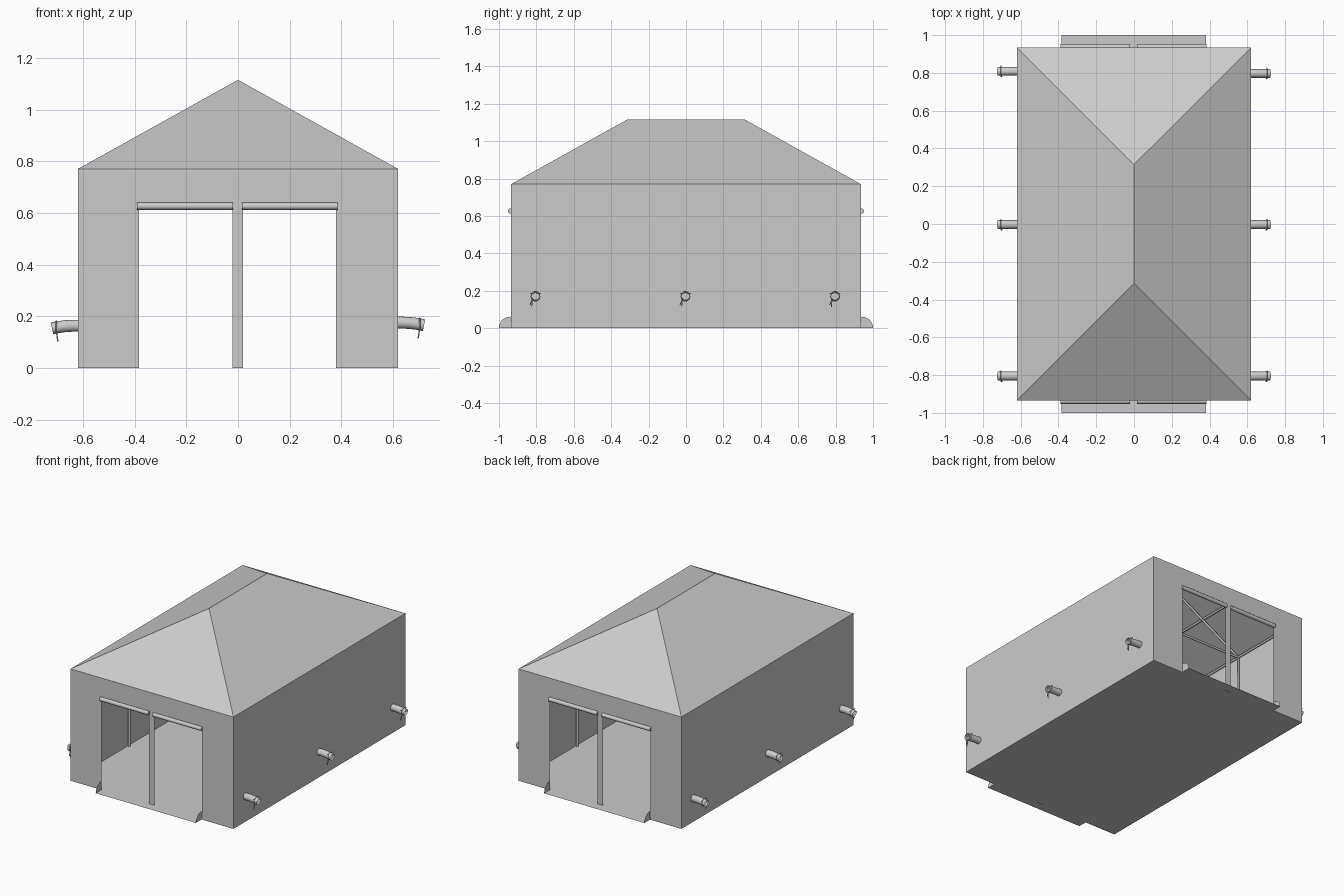
import bpy, bmesh, math
from mathutils import Vector

if "Cube" in bpy.data.objects:
    bpy.data.objects.remove(bpy.data.objects["Cube"])

W, L, EAVE = 0.62, 0.935, 0.77       # half width, half length, eave height
RIDGE_Y, RIDGE_Z = 0.315, 1.115
DOOR_TOP = 0.625

canvas = bpy.data.materials.new("grey canvas")
canvas.diffuse_color = (0.6, 0.6, 0.6, 1)
canvas.use_nodes = True
canvas.node_tree.nodes["Principled BSDF"].inputs["Base Color"].default_value = canvas.diffuse_color


def mesh_object(name, faces, smooth=False):
    """Build a mesh from a list of polygons given as corner points."""
    bm = bmesh.new()
    for f in faces:
        bm.faces.new([bm.verts.new(p) for p in f])
    bmesh.ops.remove_doubles(bm, verts=bm.verts, dist=1e-5)
    bmesh.ops.recalc_face_normals(bm, faces=bm.faces)
    me = bpy.data.meshes.new(name)
    bm.to_mesh(me)
    bm.free()
    me.materials.append(canvas)
    ob = bpy.data.objects.new(name, me)
    bpy.context.collection.objects.link(ob)
    return ob


def rods(name, paths, radius, sides=8, caps=True):
    """Round tubes swept along one or more paths."""
    cu = bpy.data.curves.new(name, 'CURVE')
    cu.dimensions = '3D'
    cu.bevel_depth = radius
    cu.bevel_resolution = max(0, sides // 2 - 2)
    cu.use_fill_caps = caps
    for path in paths:
        sp = cu.splines.new('POLY')
        sp.points.add(len(path) - 1)
        for p, co in zip(sp.points, path):
            p.co = (*co, 1)
        sp.use_smooth = True
    cu.materials.append(canvas)
    ob = bpy.data.objects.new(name, cu)
    bpy.context.collection.objects.link(ob)
    return ob


# Hipped roof
c = [(-W, -L, EAVE), (W, -L, EAVE), (W, L, EAVE), (-W, L, EAVE)]
r0, r1 = (0, -RIDGE_Y, RIDGE_Z), (0, RIDGE_Y, RIDGE_Z)
mesh_object("roof", [[c[0], c[1], r0], [c[1], c[2], r1, r0],
                     [c[2], c[3], r1], [c[3], c[0], r0, r1]])

# Side walls
for s, side in ((-1, "left"), (1, "right")):
    mesh_object(side + "_wall", [[(s * W, -L, 0), (s * W, L, 0),
                                  (s * W, L, EAVE), (s * W, -L, EAVE)]])

for s, end in ((-1, "front"), (1, "back")):
    # End wall with two doorways and a middle post
    y = s * L
    panels = [(-W, -0.383, 0, DOOR_TOP), (-0.022, 0.02, 0, DOOR_TOP),
              (0.38, W, 0, DOOR_TOP), (-W, W, DOOR_TOP, EAVE)]
    mesh_object(end + "_wall", [[(a, y, b), (d, y, b), (d, y, e), (a, y, e)]
                                for a, d, b, e in panels])
    # Rolled up door curtains
    rods(end + "_door_rolls",
         [[(a, s * (L + 0.003), 0.626), (b, s * (L + 0.003), 0.626)]
          for a, b in ((-0.39, -0.02), (0.015, 0.385))], 0.014, 12)
    # Curved gussets beside the door sill
    arc = [(s * (1 - 0.062 * (1 - math.cos(t))), 0.06 * math.sin(t))
           for t in [i * math.pi / 12 for i in range(7)]]
    mesh_object(end + "_sill_gussets",
                [[(x, s * L, 0.002)] + [(x, yy, z + 0.002) for yy, z in arc]
                 for x in (-0.383, 0.38)])

# Ground sheet with a sill sticking out at each end
mesh_object("floor", [[(-W, -L, 0.002), (-0.383, -L, 0.002), (-0.383, -1, 0.002),
                       (0.38, -1, 0.002), (0.38, -L, 0.002), (W, -L, 0.002),
                       (W, L, 0.002), (0.38, L, 0.002), (0.38, 1, 0.002),
                       (-0.383, 1, 0.002), (-0.383, L, 0.002), (-W, L, 0.002)]])

# Inner pole frame
i, lo = W - 0.014, EAVE - 0.02
top = RIDGE_Z - 0.025
ye = L - 0.014
frame = [[(0, -RIDGE_Y, top), (0, RIDGE_Y, top)]]
for sx in (-1, 1):
    frame.append([(sx * i, -ye, lo), (sx * i, ye, lo)])                 # eave rail
    frame.append([(sx * 0.31, -0.62, 0.92), (sx * 0.31, 0.62, 0.92)])   # purlin
    for sy in (-1, 1):
        frame.append([(sx * i, sy * ye, 0.005), (sx * i, sy * ye, lo),
                      (0, sy * RIDGE_Y, top)])                          # corner post, hip
        frame.append([(sx * i, sy * RIDGE_Y, 0.005), (sx * i, sy * RIDGE_Y, lo),
                      (0, sy * RIDGE_Y, top)])                          # middle post, rafter
for y in (-ye, -RIDGE_Y, RIDGE_Y, ye):
    frame.append([(-i, y, lo), (i, y, lo)])                             # tie beam
rods("pole_frame", frame, 0.008, 8)

# Bent duct sleeves with a drawstring near the mouth
for s, side in ((-1, "left"), (1, "right")):
    z0 = 0.175 if s > 0 else 0.163
    for n, y in enumerate((-0.805, -0.003, 0.797 if s > 0 else 0.808)):
        path = [(s * (W - 0.005 + 0.105 * t), y, z0 + 0.004 * t - 0.014 * t * t)
                for t in [k / 6 for k in range(7)]]
        rods(f"{side}_duct_{n + 1}", [path], 0.023, 16, caps=False)
        x, zc = s * 0.703, z0 - 0.006
        ring = [(x, y + 0.024 * math.cos(a), zc + 0.024 * math.sin(a))
                for a in [k * math.pi / 8 for k in range(17)]]
        ends = [[(x, y - 0.018, zc - 0.018), (x - s * 0.004, y - 0.029, zc - 0.045)],
                [(x, y - 0.016, zc - 0.018), (x - s * 0.006, y - 0.02, zc - 0.055)],
                [(x, y - 0.02, zc + 0.016), (x, y - 0.03, zc + 0.018)],
                [(x, y + 0.02, zc + 0.016), (x, y + 0.03, zc + 0.018)]]
        rods(f"{side}_drawstring_{n + 1}", [ring] + ends, 0.0025, 6)
